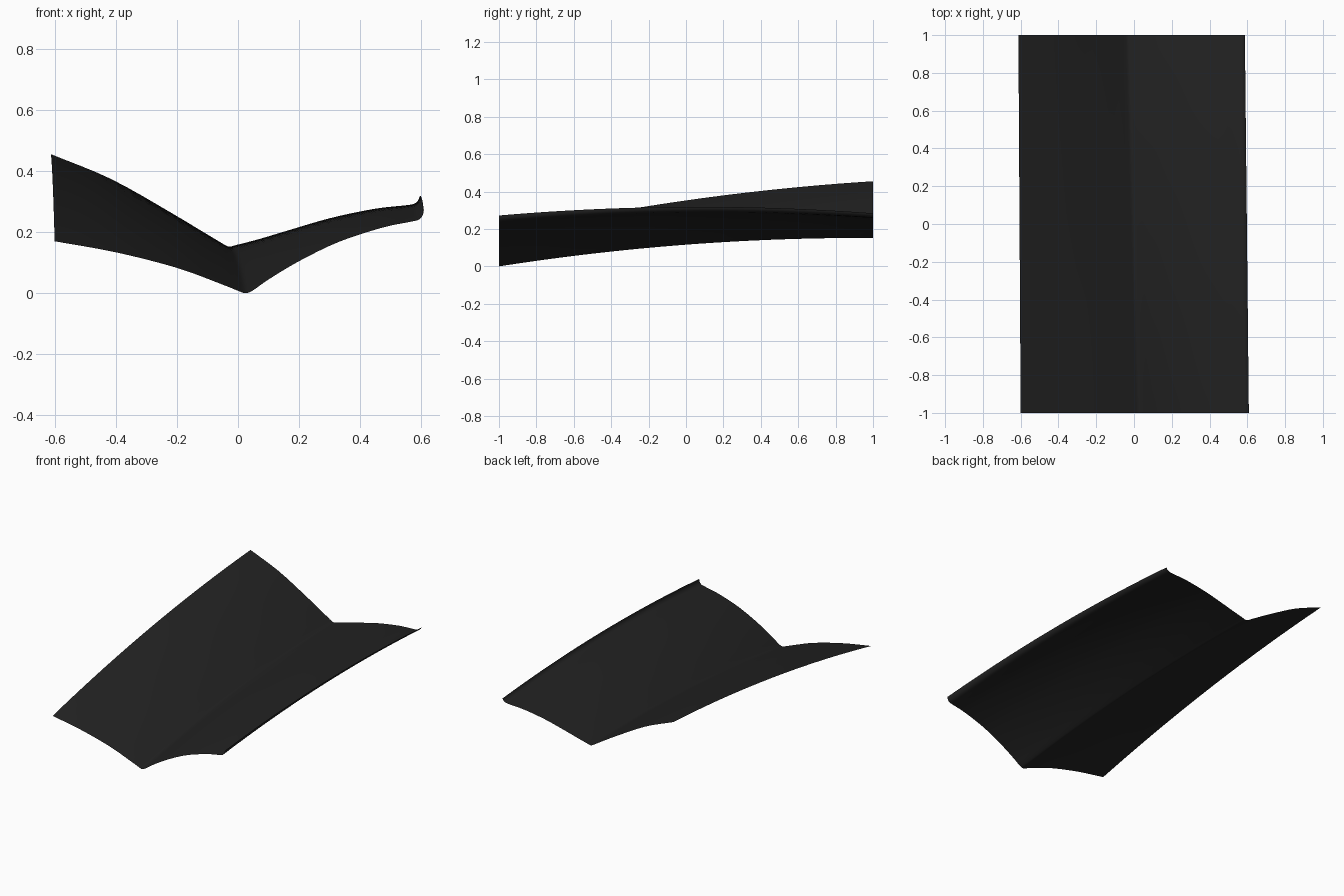
import bpy, bmesh
from mathutils import Vector

if "Cube" in bpy.data.objects:
    bpy.data.objects.remove(bpy.data.objects["Cube"])

# Section stations: front x, front height, back x, back height (heights above the valley)
SECTION = [
    (-.60, .170, -.612, .303), (-.40, .134, -.416, .222), (-.20, .083, -.22, .112),
    (-.05, .028, -.085, .030), (.00, .008, -.05, .008), (.025, .000, -.03, .000),
    (.05, .010, -.005, .006), (.10, .045, .06, .022), (.20, .105, .16, .048),
    (.33, .168, .29, .079), (.47, .214, .43, .101), (.56, .233, .53, .107),
    (.59, .240, .565, .111), (.604, .254, .580, .120), (.608, .272, .587, .132),
]
ROWS, STEPS = 32, 4


def smooth_line(points, steps):
    """Catmull-Rom interpolation through the points."""
    pts = [2 * points[0] - points[1]] + points + [2 * points[-1] - points[-2]]
    out = []
    for a, b, c, d in zip(pts, pts[1:], pts[2:], pts[3:]):
        for i in range(steps):
            t = i / steps
            out.append(b + .5 * t * (c - a + t * (2 * a - 5 * b + 4 * c - d
                       + t * (3 * (b - c) + d - a))))
    return out + [points[-1]]


# Creased panel: blend the front section into the back one along an arched valley
bm = bmesh.new()
rows = []
for j in range(ROWS + 1):
    t = j / ROWS
    valley = .152 * t + .16 * t * (1 - t)
    pts = [Vector((fx + (bx - fx) * t, 2 * t - 1, valley + fz + (bz - fz) * t))
           for fx, fz, bx, bz in SECTION]
    rows.append([bm.verts.new(p) for p in smooth_line(pts, STEPS)])
for r0, r1 in zip(rows, rows[1:]):
    for k in range(len(r0) - 1):
        bm.faces.new((r0[k], r0[k + 1], r1[k + 1], r1[k]))

mesh = bpy.data.meshes.new("creased_panel")
bm.to_mesh(mesh)
bm.free()
panel = bpy.data.objects.new("creased_panel", mesh)
bpy.context.collection.objects.link(panel)
for p in mesh.polygons:
    p.use_smooth = True

# Near-black finish
mat = bpy.data.materials.new("dark_finish")
mat.diffuse_color = (.016, .016, .016, 1)
mat.use_nodes = True
mat.node_tree.nodes["Principled BSDF"].inputs["Base Color"].default_value = mat.diffuse_color
mesh.materials.append(mat)
